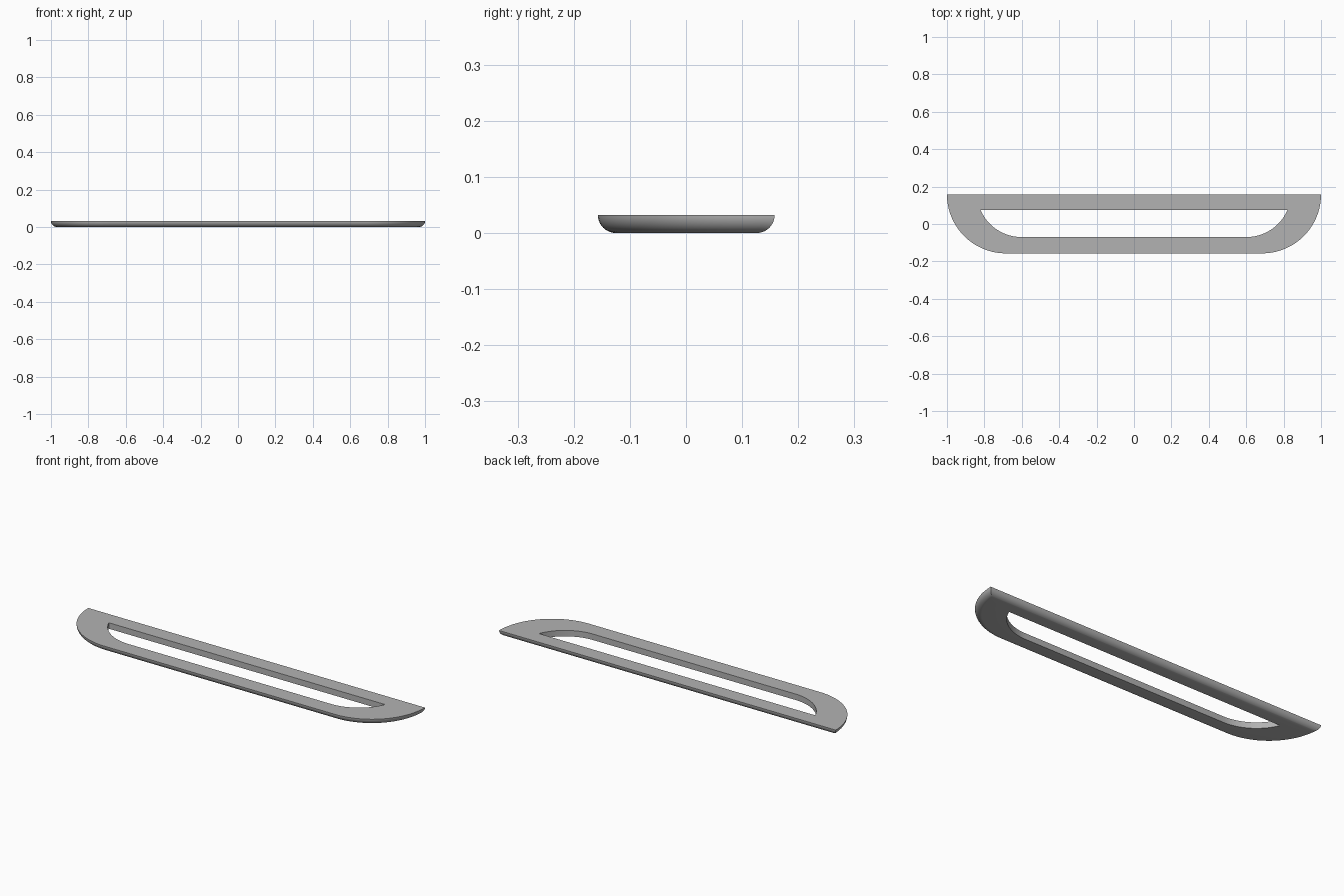
import bpy, bmesh
from math import asin, cos, sin, pi

cube = bpy.data.objects.get("Cube")
if cube:
    bpy.data.objects.remove(cube, do_unlink=True)

HEIGHT = 0.032      # also the radius of the rounded lower edge
ARC_STEPS = 32
ROUND_STEPS = 10


def outline(cx, cy, radius, back):
    """Half-moon bar outline: straight back edge, two arcs, straight front edge."""
    start = asin((back - cy) / radius)
    angles = [start + (-pi / 2 - start) * i / ARC_STEPS for i in range(ARC_STEPS + 1)]
    right = [(cx + radius * cos(a), cy + radius * sin(a)) for a in angles]
    return right + [(-x, y) for x, y in reversed(right)]


def add_ring(bm, points, z):
    return [bm.verts.new((x, y, z)) for x, y in points]


def bridge(bm, a, b):
    n = len(a)
    for i in range(n):
        j = (i + 1) % n
        bm.faces.new((a[i], a[j], b[j], b[i]))


bm = bmesh.new()

# Outer wall: the outline shrinks along a quarter round towards the bottom
rings = []
for i in range(ROUND_STEPS + 1):
    a = pi / 2 * i / ROUND_STEPS
    inset = HEIGHT * (1 - cos(a))
    rings.append(add_ring(bm, outline(0.685, 0.158, 0.315 - inset, 0.158 - inset),
                          HEIGHT * (1 - sin(a))))

# Opening: straight walls from the bottom back up to the top
hole = outline(0.6, 0.17, 0.24, 0.076)
rings += [add_ring(bm, hole, 0), add_ring(bm, hole, HEIGHT)]

# Join all rings into one closed band, including flat top and bottom
for i, ring in enumerate(rings):
    bridge(bm, ring, rings[(i + 1) % len(rings)])
bmesh.ops.recalc_face_normals(bm, faces=bm.faces)

mesh = bpy.data.meshes.new("handle_frame")
bm.to_mesh(mesh)
bm.free()
frame = bpy.data.objects.new("handle_frame", mesh)
bpy.context.collection.objects.link(frame)

# Plain grey finish
grey = bpy.data.materials.new("plain_grey")
grey.use_nodes = True
color = (0.45, 0.45, 0.45, 1)
grey.diffuse_color = color
grey.node_tree.nodes["Principled BSDF"].inputs["Base Color"].default_value = color
mesh.materials.append(grey)

# Smooth curves, crisp corners
bpy.ops.object.select_all(action="DESELECT")
frame.select_set(True)
bpy.context.view_layer.objects.active = frame
bpy.ops.object.shade_smooth_by_angle(angle=pi / 6)
